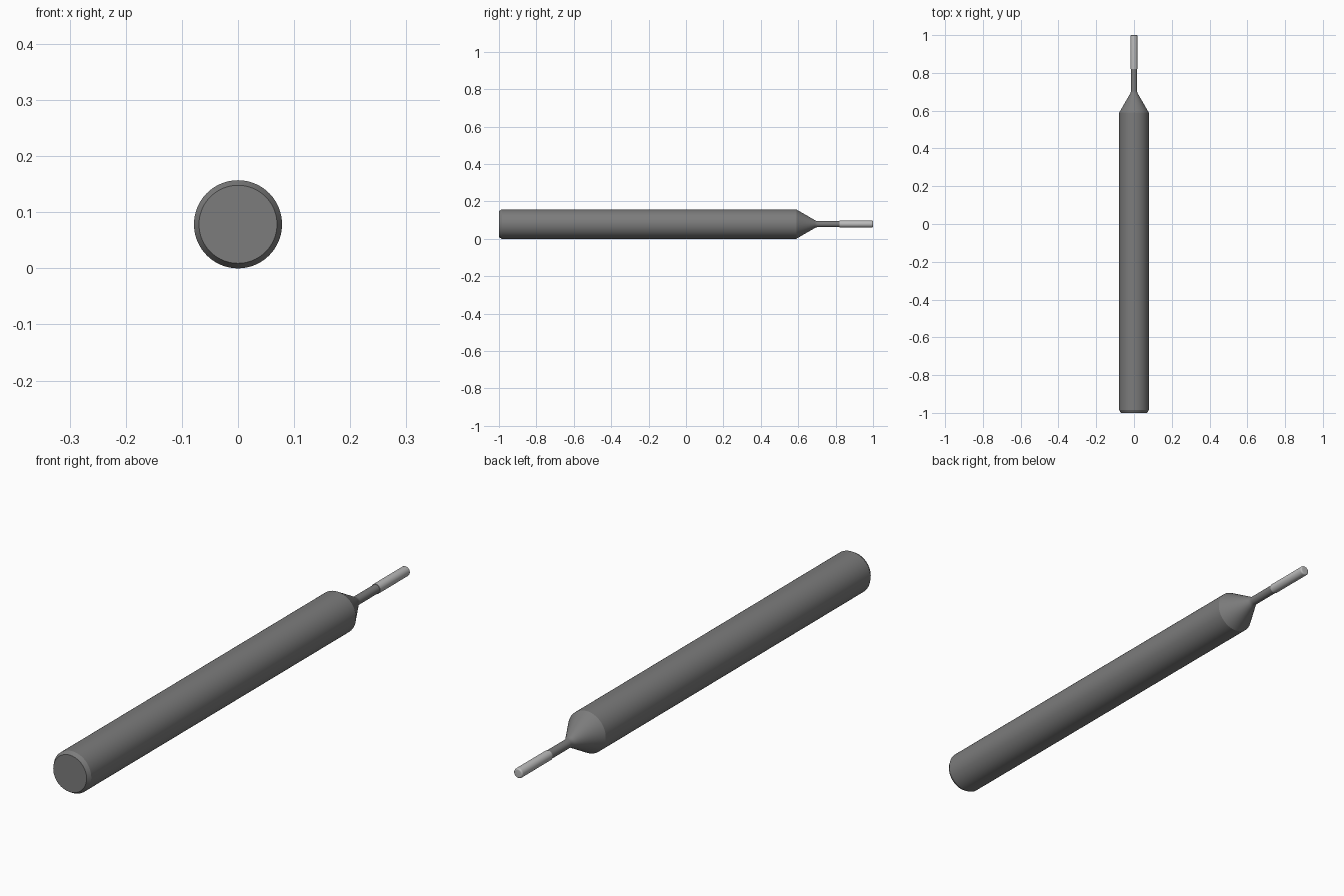
import bpy, bmesh, math

if "Cube" in bpy.data.objects:
    bpy.data.objects.remove(bpy.data.objects["Cube"])

R, NECK, TIP = 0.0785, 0.0165, 0.0185   # shank, neck and cutting tip radii
SIDES = 96


def arc(cr, cy, rad, a0, a1, n):
    """Points (radius, y) on an arc around (cr, cy), angles in degrees."""
    pts = []
    for i in range(n + 1):
        a = math.radians(a0 + (a1 - a0) * i / n)
        pts.append((cr + rad * math.cos(a), cy + rad * math.sin(a)))
    return pts


def lathe(name, profile, grey):
    """Revolve (radius, y) points around the tool axis and cap both ends."""
    bm = bmesh.new()
    rings = []
    for r, y in profile:
        rings.append([bm.verts.new((r * math.cos(2 * math.pi * i / SIDES), y,
                                    R + r * math.sin(2 * math.pi * i / SIDES)))
                      for i in range(SIDES)])
    for a, b in zip(rings, rings[1:]):
        for i in range(SIDES):
            j = (i + 1) % SIDES
            bm.faces.new((a[i], a[j], b[j], b[i]))
    bm.faces.new(rings[0])
    bm.faces.new(rings[-1])
    bmesh.ops.recalc_face_normals(bm, faces=bm.faces)
    mesh = bpy.data.meshes.new(name)
    bm.to_mesh(mesh)
    bm.free()
    obj = bpy.data.objects.new(name, mesh)
    bpy.context.collection.objects.link(obj)
    mat = bpy.data.materials.new(name + "_grey")
    mat.diffuse_color = (grey, grey, grey, 1)
    mat.use_nodes = True
    mat.node_tree.nodes["Principled BSDF"].inputs["Base Color"].default_value = mat.diffuse_color
    mesh.materials.append(mat)
    bpy.ops.object.select_all(action='DESELECT')
    obj.select_set(True)
    bpy.context.view_layer.objects.active = obj
    bpy.ops.object.shade_smooth_by_angle(angle=math.radians(25))
    return obj


# Shank with chamfered rear end, 30 degree cone and filleted slim neck
fillet = 0.03
cone_fillet = arc(NECK + fillet, 0.705, fillet, 210, 180, 6)
start_r, start_y = cone_fillet[0]
cone_y = start_y - (R - start_r) / math.tan(math.radians(30))
shank = [(0.0695, -1.0), (R, -0.985), (R, cone_y)] + cone_fillet + [(NECK, 0.82)]
lathe("shank_and_neck", shank, 0.2)

# Cutting tip with rounded end corner
corner = 0.006
tip = [(TIP, 0.82)] + arc(TIP - corner, 1.0 - corner, corner, 0, 90, 6)
lathe("cutting_tip", tip, 0.5)
